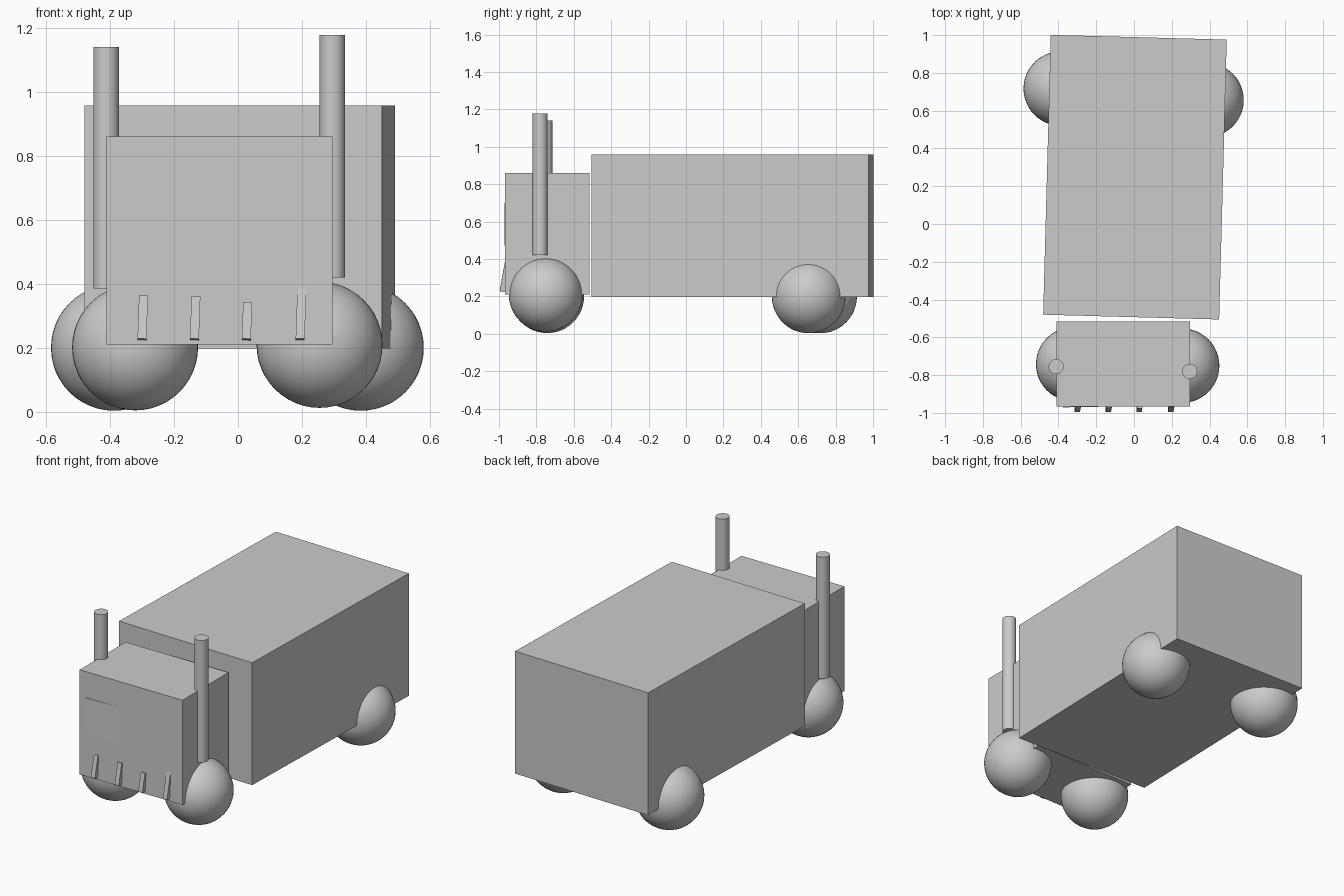
import bpy
from math import radians, pi

if "Cube" in bpy.data.objects:
    bpy.data.objects.remove(bpy.data.objects["Cube"])


def box(name, center, size, rot=(0, 0, 0)):
    bpy.ops.mesh.primitive_cube_add(size=1, location=center,
                                    rotation=[radians(a) for a in rot])
    ob = bpy.context.object
    ob.name = name
    ob.scale = size
    bpy.ops.object.transform_apply(location=False, rotation=False, scale=True)
    return ob


# Cargo body, slightly skewed behind the cab
box("cargo_box", (0.005, 0.248, 0.578), (0.932, 1.482, 0.76), (0, 0, -1.55))

# Cab block
box("cab", (-0.058, -0.741, 0.535), (0.707, 0.451, 0.65))

# Windscreen plate, its right-hand edge sinking into the cab
box("windscreen", (-0.16, -0.957, 0.586), (0.43, 0.02, 0.226), (0, 0, 1.0))

# Grille bars leaning back into the cab front
for i, (x, top) in enumerate([(-0.298, 0.362), (-0.134, 0.36),
                              (0.028, 0.341), (0.197, 0.387)]):
    h = top - 0.225
    box(f"grille_bar_{i + 1}", (x, -0.985 + h * 0.1, 0.225 + h / 2),
        (0.028, 0.026, h), (-10, 2, 0))

# Ball wheels
for name, loc in {
    "wheel_front_left": (-0.322, -0.742, 0.201),
    "wheel_front_right": (0.255, -0.75, 0.209),
    "wheel_rear_left": (-0.388, 0.717, 0.2),
    "wheel_rear_right": (0.384, 0.656, 0.2),
}.items():
    bpy.ops.mesh.primitive_uv_sphere_add(segments=48, ring_count=24,
                                         radius=0.197, location=loc)
    bpy.context.object.name = name
    bpy.ops.object.shade_smooth()

# Exhaust stacks
for name, x, y, z0, z1 in [("exhaust_left", -0.412, -0.755, 0.385, 1.14),
                           ("exhaust_right", 0.295, -0.78, 0.42, 1.178)]:
    bpy.ops.mesh.primitive_cylinder_add(vertices=40, radius=0.04, depth=z1 - z0,
                                        location=(x, y, (z0 + z1) / 2))
    bpy.context.object.name = name
    bpy.ops.object.shade_smooth_by_angle(angle=pi / 6)
